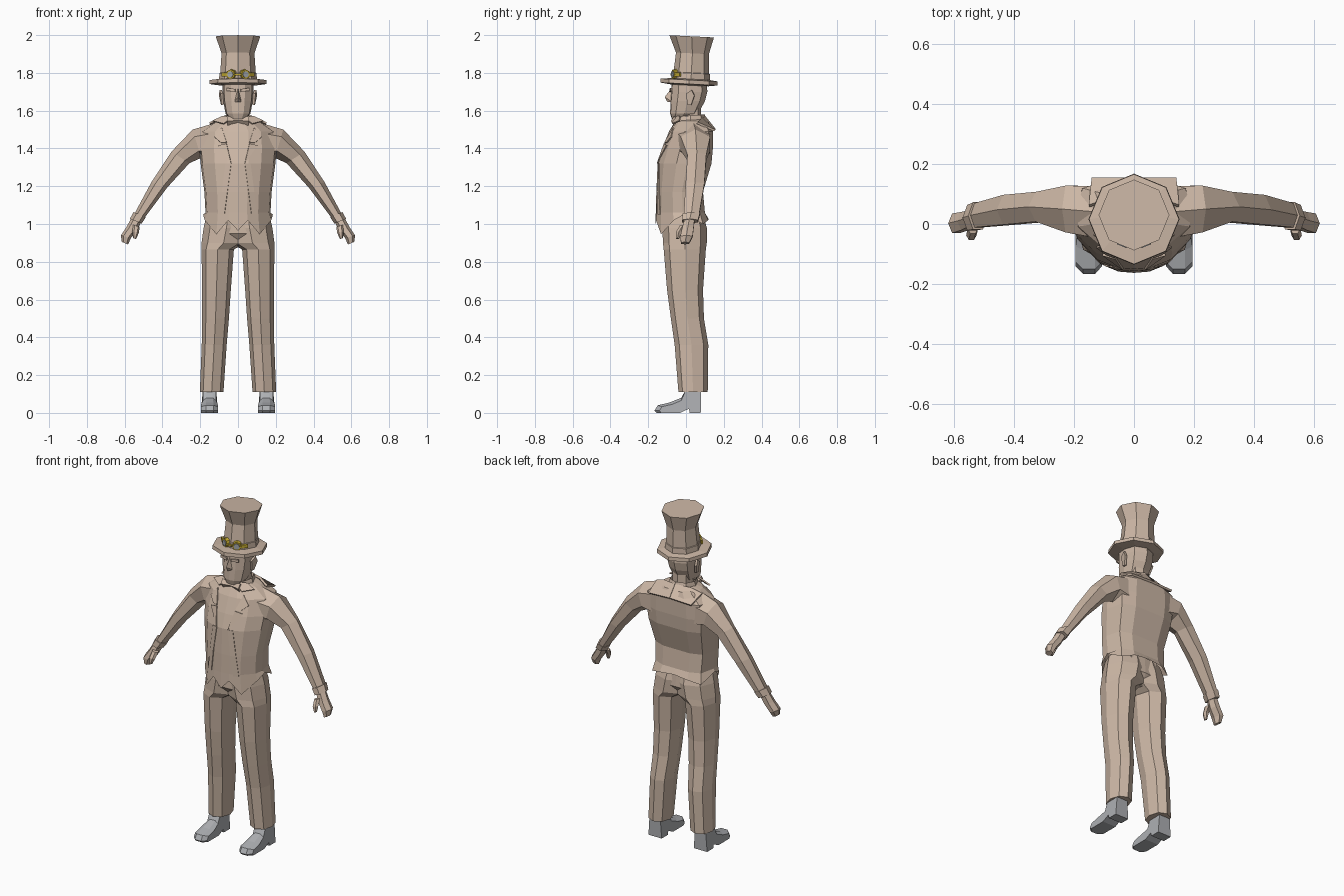
import bpy, bmesh, math
from mathutils import Vector
from mathutils.bvhtree import BVHTree

if "Cube" in bpy.data.objects:
    bpy.data.objects.remove(bpy.data.objects["Cube"])


def material(name, rgb):
    m = bpy.data.materials.new(name)
    m.diffuse_color = (*rgb, 1)
    m.use_nodes = True
    m.node_tree.nodes["Principled BSDF"].inputs["Base Color"].default_value = m.diffuse_color
    return m


TAN = material("tan", (0.60, 0.47, 0.375))
GREY = material("shoe grey", (0.42, 0.43, 0.45))
GOLD = material("gold", (0.55, 0.40, 0.03))
LENS = material("lens grey", (0.36, 0.38, 0.40))


def finish(name, bm, mat, mirror=False):
    bmesh.ops.recalc_face_normals(bm, faces=bm.faces)
    me = bpy.data.meshes.new(name)
    bm.to_mesh(me)
    bm.free()
    me.materials.append(mat)
    ob = bpy.data.objects.new(name, me)
    bpy.context.collection.objects.link(ob)
    if mirror:
        ob.modifiers.new("mirror", 'MIRROR')
    return ob


def loft(name, rings, mat=TAN, mirror=False, start=True, end=True):
    """Skin a list of equal-length closed rings, optionally capping the ends."""
    bm = bmesh.new()
    vs = [[bm.verts.new(p) for p in r] for r in rings]
    n = len(vs[0])
    for a, b in zip(vs, vs[1:]):
        for i in range(n):
            j = (i + 1) % n
            bm.faces.new((a[i], a[j], b[j], b[i]))
    if start:
        bm.faces.new(vs[0])
    if end:
        bm.faces.new(vs[-1])
    return finish(name, bm, mat, mirror)


def plate(name, pts, thick=0.008, mirror=True, mat=TAN):
    """Thin polygon plate."""
    bm = bmesh.new()
    bm.faces.new([bm.verts.new(p) for p in pts])
    ob = finish(name, bm, mat)
    s = ob.modifiers.new("thickness", 'SOLIDIFY')
    s.thickness, s.offset = thick, 0
    if mirror:
        ob.modifiers.new("mirror", 'MIRROR')
    return ob


def body_ring(half, z, hw, yf, yb, cx=0):
    """Symmetric cross-section: half is a unit outline from front to back."""
    full = half + [(-x, y) for x, y in reversed(half) if x > 0]
    m, d = (yf + yb) / 2, (yb - yf) / 2
    return [Vector((cx + x * hw, m + y * d, z)) for x, y in full]


def octagon(z, r, cy, tilt=0.0):
    ring = []
    for i in range(8):
        a = i * math.pi / 4
        y = cy - r * math.cos(a)
        ring.append(Vector((r * math.sin(a), y, z - tilt * y)))
    return ring


# jacket
CHEST = [(0, -1), (.28, -.97), (.62, -.78), (.95, -.3), (1, .1), (.88, .8), (.5, 1), (0, 1)]
jacket_rows = [(1.02, .185, -.163, .118), (1.06, .172, -.16, .10), (1.17, .178, -.157, .09),
               (1.32, .198, -.15, .135), (1.40, .205, -.125, .142), (1.49, .195, -.09, .143),
               (1.54, .12, -.06, .12), (1.555, .06, -.03, .09)]
rings = [body_ring(CHEST, *r) for r in jacket_rows]
hem = [-.055, 0, -.075, .0, .03, -.02, .0, .01]           # pointed hem, front to back
n = len(rings[0])
for i, p in enumerate(rings[0]):
    k = i if i < 8 else n - i
    p.z += hem[k]
jacket = loft("jacket", rings, start=False)
tree = BVHTree.FromPolygons([v.co for v in jacket.data.vertices],
                            [p.vertices for p in jacket.data.polygons])


def on_front(x, z, lift=.004):
    hit = tree.ray_cast(Vector((x, -1, z)), Vector((0, 1, 0)))[0]
    return Vector((x, hit.y - lift if hit else -.06, z))


# lapels and jacket fronts
plate("lapel_upper", [on_front(x, z) for x, z in ((.085, 1.51), (.125, 1.46), (.09, 1.43), (.06, 1.43))])
plate("lapel_lower", [on_front(x, z) for x, z in ((.06, 1.425), (.105, 1.415), (.036, 1.32))])
for i, (z0, z1) in enumerate(((1.32, 1.17), (1.17, 1.05))):
    e0, e1 = .036 + (1.32 - z0) * .13, .036 + (1.32 - z1) * .13
    plate("jacket_front_edge", [on_front(x, z, .001) for x, z in
                                ((e0, z0), (e0 + .03, z0), (e1 + .03, z1), (e1, z1))], .006)

# arms: top point, bottom point (x, z), then front and back y
def limb(name, rows, sides=6, mat=TAN):
    rings = []
    for tx, tz, bx, bz, yf, yb in rows:
        c = Vector(((tx + bx) / 2, (yf + yb) / 2, (tz + bz) / 2))
        u = Vector(((tx - bx) / 2, 0, (tz - bz) / 2))
        w = Vector((0, (yb - yf) / 2, 0))
        rings.append([c + math.cos(a) * u + math.sin(a) * w for a in
                      [k * math.tau / sides for k in range(sides)]])
    return loft(name, rings, mat, True)


limb("sleeve", [(.12, 1.535, .14, 1.32, -.06, .14), (.24, 1.50, .195, 1.35, -.04, .14),
                (.352, 1.383, .257, 1.322, .0, .115), (.458, 1.222, .373, 1.195, -.01, .105),
                (.548, 1.055, .497, 1.03, -.018, .075)])
limb("cuff", [(.553, 1.063, .488, 1.035, -.025, .08), (.572, 1.028, .510, 1.002, -.028, .07)])
limb("hand", [(.56, 1.04, .51, 1.015, -.01, .05), (.59, .985, .535, .965, -.025, .045),
              (.62, .94, .567, .925, -.035, .04), (.615, .905, .582, .892, -.03, .02)])
limb("thumb", [(.555, .995, .52, .985, -.035, .005), (.56, .96, .525, .953, -.055, -.02),
               (.555, .925, .54, .92, -.055, -.035)])

# trousers: z, inner x, outer x, front y, back y
LEG = [(0, -1), (.72, -.72), (1, 0), (.72, .72), (0, 1)]
legs = [(1.05, -.06, .165, -.115, .09), (.98, -.06, .182, -.125, .11), (.90, -.04, .193, -.122, .11),
        (.865, .022, .193, -.118, .105), (.65, .038, .19, -.10, .09), (.50, .048, .19, -.08, .095),
        (.36, .06, .192, -.06, .118), (.11, .077, .202, -.04, .115)]
loft("trouser_leg", [body_ring(LEG, z, (o - i) / 2, f, b, (o + i) / 2) for z, i, o, f, b in legs], mirror=True)
SEAT = [(0, -1), (.6, -.95), (1, 0), (.6, .95), (0, 1)]
loft("trouser_seat", [body_ring(SEAT, z, w, f, b) for z, w, f, b in
                      ((1.05, .15, -.115, .09), (.95, .15, -.12, .10), (.885, .05, -.07, .06))])

# shoes: side outline (y, z) swept over four slices
outline = [(.078, 0), (.08, .125), (.0, .125), (-.025, .08), (-.09, .055), (-.155, .04),
           (-.172, .012), (-.16, 0), (-.03, 0), (.015, .022), (.02, 0)]
slices = []
for x, toe, top in ((.107, .82, .82), (.13, .97, 1), (.17, .97, 1), (.195, .82, .82)):
    ring = []
    for y, z in outline:
        low = top if z < .1 and z > .03 else 1
        ankle = .15 + (x - .15) * (.8 if z > .07 else 1)
        ring.append(Vector((ankle, y * toe if y < -.05 else y, z * low)))
    slices.append(ring)
loft("shoe", slices, GREY, True)

# neck, head and face
HEAD = [(0, -1), (.45, -.95), (.9, -.6), (1, 0), (.8, .7), (0, 1)]
loft("neck", [body_ring(HEAD, z, .055, -.025, .08) for z in (1.50, 1.62)])
loft("head", [body_ring(HEAD, *r) for r in ((1.557, .045, -.075, .01), (1.585, .066, -.084, .065),
                                            (1.65, .078, -.082, .10), (1.70, .082, -.078, .113),
                                            (1.75, .082, -.075, .11))])
bm = bmesh.new()
v = [bm.verts.new(p) for p in ((0, -.076, 1.72), (0, -.113, 1.672), (.02, -.075, 1.648),
                               (-.02, -.075, 1.648), (0, -.098, 1.645))]
for f in ((0, 1, 2), (0, 3, 1), (1, 4, 2), (1, 3, 4), (2, 4, 3), (0, 2, 3)):
    bm.faces.new([v[i] for i in f])
finish("nose", bm, TAN)
plate("ear", [(.082, .01, 1.63), (.086, .0, 1.69), (.092, .03, 1.71), (.095, .045, 1.68), (.084, .028, 1.63)], .012)
plate("brow", [(.015, -.083, 1.715), (.06, -.078, 1.72), (.06, -.078, 1.705), (.015, -.084, 1.70)])

# shirt collar and bow tie
loft("collar", [octagon(z, r, .025, -.08) for z, r in ((1.52, .09), (1.56, .078), (1.572, .074), (1.53, .065))],
     start=False, end=False)
plate("collar_wing", [(.02, -.055, 1.57), (.085, -.03, 1.568), (.135, -.035, 1.545), (.075, -.072, 1.53)])
limb("bow_tie", [(0, 1.558, 0, 1.538, -.075, -.05), (.06, 1.572, .055, 1.518, -.08, -.045)], 4)
# coat collar behind the neck
plate("coat_collar", [(0, .10, 1.565), (.09, .08, 1.56), (.15, .06, 1.535), (.14, .152, 1.495), (0, .152, 1.50)], .012)

# top hat
loft("hat_brim", [octagon(z, r, c, .05) for z, r, c in ((1.77, .09, .025), (1.763, .15, .016),
                                                       (1.742, .152, .016), (1.735, .10, .02))])
loft("hat_crown", [octagon(z, r, c, .05) for z, r, c in ((1.755, .101, .027), (1.80, .098, .028), (1.802, .094, .028),
                                                        (1.905, .087, .034), (1.995, .118, .03))])

# goggles on the hat
for side in (-1, 1):
    nrm = Vector((side * math.sin(math.pi / 8), -math.cos(math.pi / 8), 0))
    for name, r, out, depth, mat in (("goggle_rim", .028, .094, .022, GOLD), ("goggle_lens", .019, .098, .022, LENS)):
        bm = bmesh.new()
        bmesh.ops.create_cone(bm, cap_ends=True, segments=8, radius1=r, radius2=r * .9, depth=depth)
        bmesh.ops.rotate(bm, verts=bm.verts, matrix=nrm.to_track_quat('Z', 'Y').to_matrix())
        bmesh.ops.translate(bm, verts=bm.verts, vec=nrm * out + Vector((0, .027, 1.792)))
        finish(name, bm, mat)
plate("goggle_hinge", [(.055, -.06, 1.802), (.085, -.03, 1.802), (.085, -.03, 1.782), (.055, -.06, 1.782)], .009, mat=GOLD)
plate("goggle_bridge", [(-.016, -.078, 1.797), (.016, -.078, 1.797), (.016, -.078, 1.787), (-.016, -.078, 1.787)],
      .009, False, GOLD)
